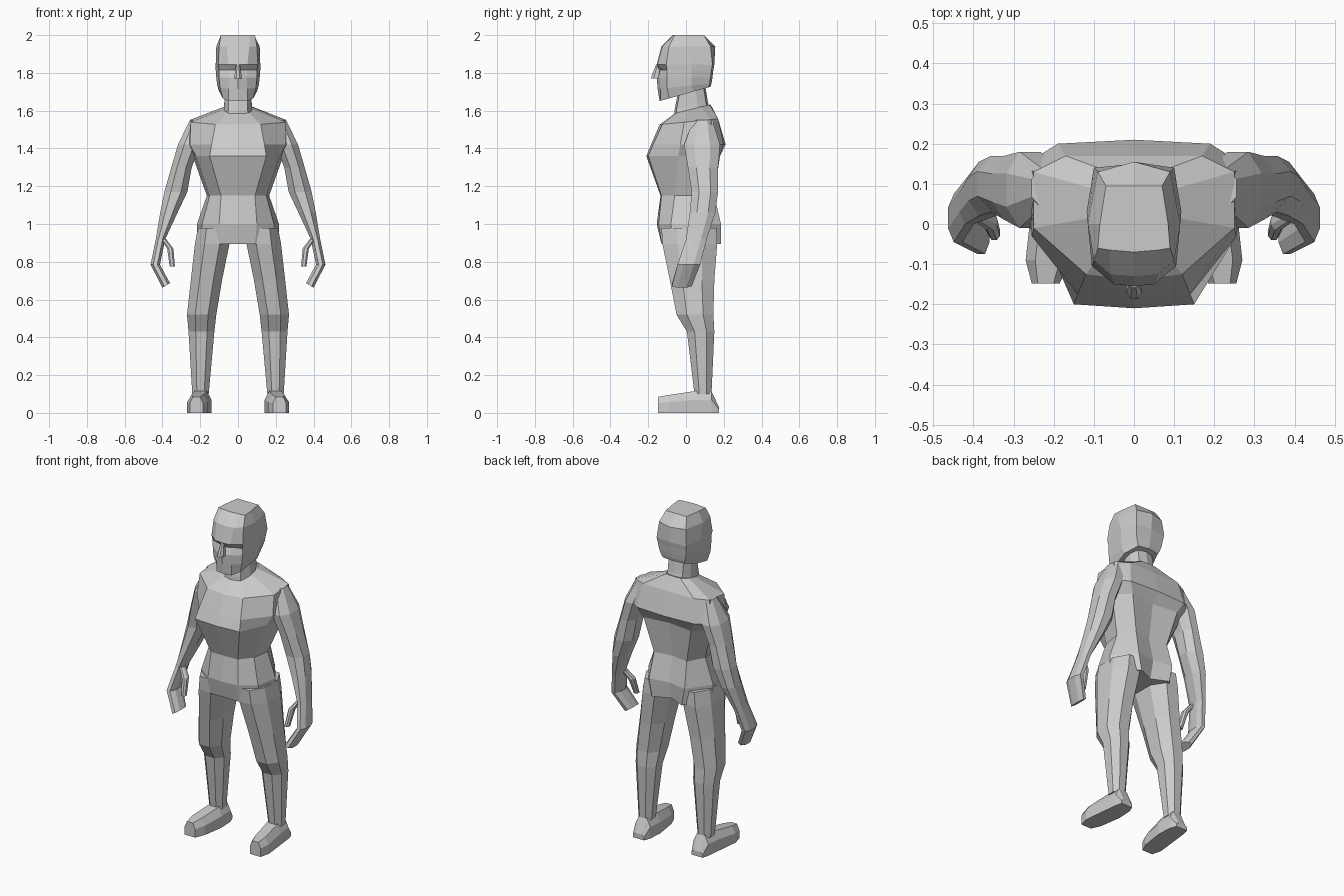
import bpy
import bmesh

cube = bpy.data.objects.get("Cube")
if cube:
    bpy.data.objects.remove(cube, do_unlink=True)

# Single flat grey clay colour
grey = bpy.data.materials.new("clay_grey")
grey.use_nodes = True
grey.diffuse_color = (0.6, 0.6, 0.6, 1)
grey.node_tree.nodes["Principled BSDF"].inputs["Base Color"].default_value = (0.6, 0.6, 0.6, 1)


def loft(name, rings, mirrored=False):
    """Skin a list of closed point rings, cap both ends, optionally mirror over x."""
    bm = bmesh.new()
    loops = [[bm.verts.new(point) for point in ring] for ring in rings]
    count = len(loops[0])
    for lower, upper in zip(loops, loops[1:]):
        for i in range(count):
            j = (i + 1) % count
            bm.faces.new((lower[i], lower[j], upper[j], upper[i]))
    bm.faces.new(loops[0])
    bm.faces.new(loops[-1])
    bmesh.ops.recalc_face_normals(bm, faces=bm.faces)
    mesh = bpy.data.meshes.new(name)
    bm.to_mesh(mesh)
    bm.free()
    mesh.materials.append(grey)
    part = bpy.data.objects.new(name, mesh)
    bpy.context.collection.objects.link(part)
    if mirrored:
        modifier = part.modifiers.new("Mirror", "MIRROR")
        modifier.use_mirror_merge = False
    return part


def symmetric_ring(z, tilt, front, *rest):
    """Ring from a half outline: front centre, four side points, back centre."""
    *flat, back = rest
    side = list(zip(flat[::2], flat[1::2]))
    outline = [(0, front)] + side + [(0, back)]
    outline += [(-x, y) for x, y in reversed(side)]
    return [(x, y, z + tilt * y) for x, y in outline]


def limb_ring(z, x_in, x_out, front, back, tilt=0.0, corner=0.28):
    """Eight sided ring: a rectangle with cut corners, sloped in x by tilt."""
    cx, cy = (x_in + x_out) / 2, (front + back) / 2
    rx, ry = (x_out - x_in) / 2, (back - front) / 2
    k = 1 - 2 * corner
    signs = [(k, -1), (1, -k), (1, k), (k, 1), (-k, 1), (-1, k), (-1, -k), (-k, -1)]
    return [(cx + u * rx, cy + v * ry, z + tilt * u * rx) for u, v in signs]


def foot_section(y, x_in, x_out, height):
    """Upright slice of the foot with sloping upper edges."""
    inset = (x_out - x_in) * 0.22
    return [(x_in, y, 0), (x_out, y, 0), (x_out, y, height * 0.6),
            (x_out - inset, y, height), (x_in + inset, y, height), (x_in, y, height * 0.6)]


# Torso: pelvis, waist, chest, shoulders and base of the neck
torso = [
    (.895, 0, -.13, .09, -.13, .2, -.06, .215, .06, .1, .185, .14),
    (1.0, 0, -.155, .1, -.145, .19, -.08, .217, .05, .12, .185, .165),
    (1.15, 0, -.135, .09, -.13, .15, -.06, .165, .05, .11, .15, .13),
    (1.36, 0, -.21, .15, -.2, .22, -.04, .24, .1, .16, .18, .16),
    (1.42, 0, -.185, .14, -.175, .255, -.03, .27, .15, .19, .2, .21),
    (1.54, .1, -.14, .12, -.125, .25, -.01, .25, .13, .17, .17, .17),
    (1.6, .25, -.06, .06, -.05, .08, .02, .075, .08, .05, .125, .13),
]
loft("torso", [symmetric_ring(*row) for row in torso])

# Neck
neck = [
    (1.56, .25, -.065, .06, -.055, .08, .02, .075, .07, .05, .12, .13),
    (1.62, .25, -.06, .05, -.05, .073, .01, .073, .06, .05, .105, .115),
    (1.72, .25, -.04, .05, -.03, .07, .01, .07, .05, .05, .09, .1),
]
loft("neck", [symmetric_ring(*row) for row in neck])

# Head: jaw, mouth, cheeks, eye hollows, brow, forehead and crown
head = [
    (1.69, .28, -.14, .05, -.135, .08, -.09, .1, .04, .07, .12, .13),
    (1.73, .1, -.15, .05, -.135, .095, -.1, .11, .03, .08, .125, .135),
    (1.775, 0, -.155, .045, -.14, .1, -.1, .115, .03, .09, .13, .14),
    (1.815, 0, -.145, .05, -.115, .1, -.1, .118, .03, .095, .135, .145),
    (1.845, 0, -.155, .05, -.15, .105, -.105, .118, .03, .1, .14, .15),
    (1.94, 0, -.13, .06, -.125, .1, -.09, .115, 0, .09, .13, .155),
    (2.0, 0, -.07, .06, -.065, .09, -.06, .085, 0, .07, .095, .095),
]
loft("head", [symmetric_ring(*row) for row in head])

# Nose
nose = [(1.77, -.02, .02, -.187, -.13), (1.79, -.018, .018, -.18, -.13),
        (1.845, -.01, .01, -.158, -.13)]
loft("nose", [limb_ring(*row) for row in nose])

# Arms: shoulder cap down to the curled fingers
arm = [
    (1.55, .17, .255, .04, .14),
    (1.42, .2, .318, -.01, .18),
    (1.3, .245, .353, .01, .17),
    (1.17, .268, .39, .03, .17),
    (1.06, .32, .412, .02, .155),
    (.92, .385, .435, 0, .11),
    (.785, .413, .463, -.045, .075),
    (.675, .36, .4, -.075, .03, -.6),
]
loft("arm", [limb_ring(*row) for row in arm], mirrored=True)

# Thumbs
thumb = [(.92, .38, .41, .01, .05), (.87, .342, .375, -.015, .03), (.775, .334, .362, -.04, -.005)]
loft("thumb", [limb_ring(*row) for row in thumb], mirrored=True)

# Legs: hip, thigh, knee, calf and ankle
leg = [
    (.98, .05, .212, -.13, .16),
    (.895, .045, .228, -.125, .165),
    (.7, .085, .25, -.085, .15),
    (.52, .115, .27, -.05, .145),
    (.43, .125, .262, .005, .15),
    (.1, .155, .242, .045, .135),
]
loft("leg", [limb_ring(*row) for row in leg], mirrored=True)

# Feet: toe to heel
foot = [(-.148, .185, .255, .085), (-.09, .16, .27, .095), (.045, .14, .255, .115),
        (.135, .145, .245, .115), (.175, .16, .235, .03)]
loft("foot", [foot_section(*row) for row in foot], mirrored=True)
